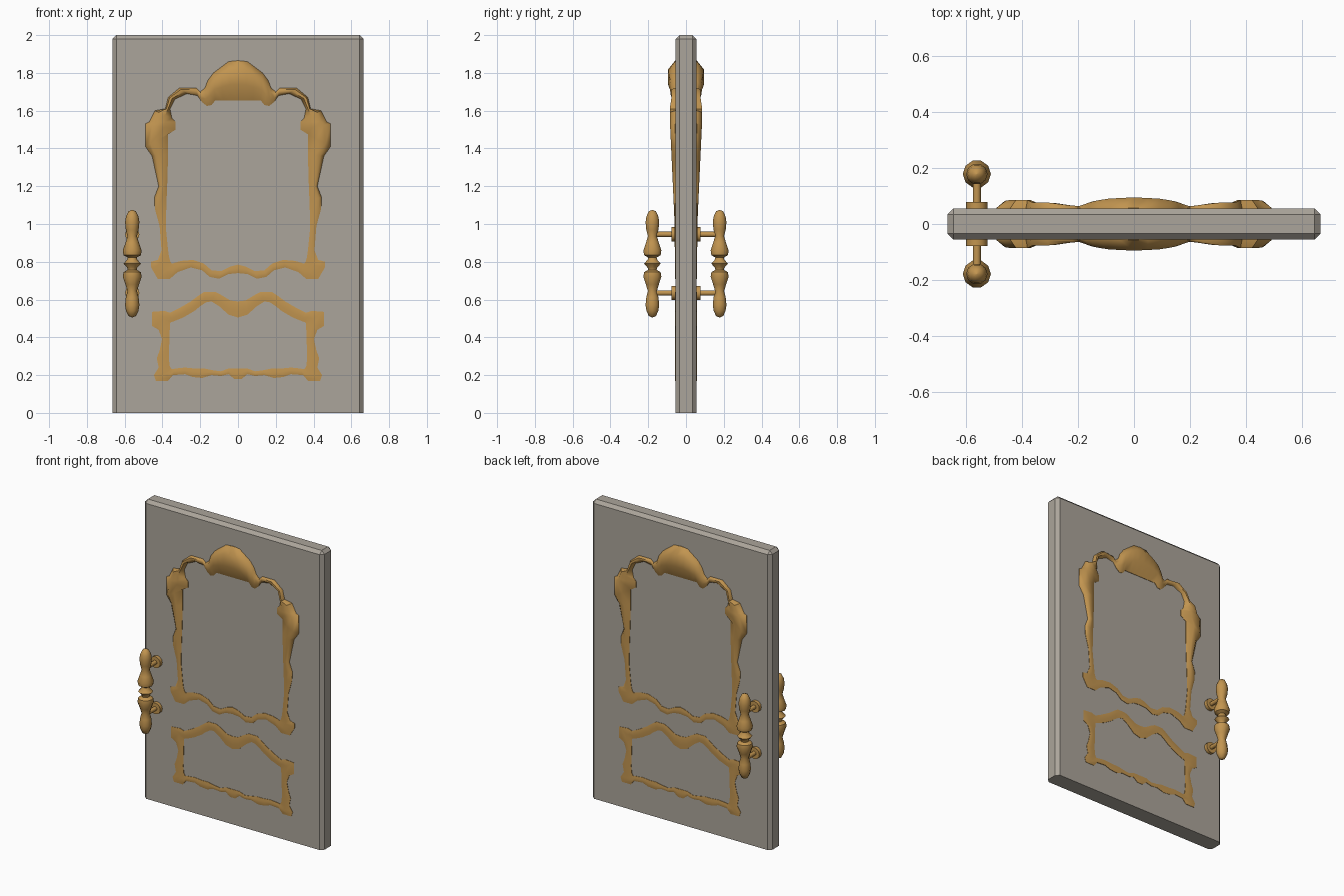
import bpy, bmesh, math
from mathutils import Vector, Matrix

if "Cube" in bpy.data.objects:
    bpy.data.objects.remove(bpy.data.objects["Cube"])


def material(name, rgb):
    m = bpy.data.materials.new(name)
    m.diffuse_color = (*rgb, 1)
    m.use_nodes = True
    m.node_tree.nodes["Principled BSDF"].inputs["Base Color"].default_value = m.diffuse_color
    return m


STONE = material("warm_grey", (0.41, 0.375, 0.325))
GOLD = material("antique_gold", (0.54, 0.30, 0.08))


def finish(name, bm, mat, angle=35):
    bmesh.ops.recalc_face_normals(bm, faces=bm.faces)
    me = bpy.data.meshes.new(name)
    bm.to_mesh(me)
    bm.free()
    ob = bpy.data.objects.new(name, me)
    bpy.context.collection.objects.link(ob)
    me.materials.append(mat)
    bpy.ops.object.select_all(action='DESELECT')
    ob.select_set(True)
    bpy.context.view_layer.objects.active = ob
    bpy.ops.object.shade_smooth_by_angle(angle=math.radians(angle))
    return ob


# Door slab: chamfered everywhere except along the bottom
bm = bmesh.new()
bmesh.ops.create_cube(bm, size=1)
for v in bm.verts:
    v.co = (v.co.x * 1.33, v.co.y * 0.11, v.co.z * 2 + 1)
edges = [e for e in bm.edges if max(v.co.z for v in e.verts) > 1]
bmesh.ops.bevel(bm, geom=edges, offset=0.021, segments=1, affect='EDGES')
finish("door_slab", bm, STONE, 30)


def lerp_table(table, t):
    if t <= table[0][0]:
        return table[0][1]
    for (a, va), (b, vb) in zip(table, table[1:]):
        if t <= b:
            return va + (vb - va) * (t - a) / (b - a)
    return table[-1][1]


BASE, LOW = 0.050, 0.0575


def relief(x, z):
    # crown is the highest part, then the shoulders; lower parts lie nearly flush
    if z > 1.62 and x < 0.21:
        return lerp_table([(0, 0.095), (0.1, 0.09), (0.15, 0.08), (0.2, 0.062)], x)
    if z > 1.61:
        return lerp_table([(0.2, 0.062), (0.27, 0.075), (0.4, 0.078)], x)
    return lerp_table([(0.9, 0.0595), (1.0, 0.06), (1.56, 0.086)], z)


def frame(name, pairs, side):
    """Closed moulding lofted along (outer x, outer z, inner x, inner z), mirrored in x."""
    loop = [(p, 1) for p in pairs] + [(p, -1) for p in reversed(pairs[1:-1])]
    bm = bmesh.new()
    rings = []
    for (ox, oz, ix, iz), sx in loop:
        ring = []
        for t, level in ((0, 0), (0, 1), (0.22, 2), (0.6, 2), (1, 1), (1, 0)):
            x, z = ox + (ix - ox) * t, oz + (iz - oz) * t
            y = (BASE, LOW, relief(x, z))[level]
            ring.append(bm.verts.new((sx * x, side * y, z)))
        rings.append(ring)
    for a, b in zip(rings, rings[1:] + rings[:1]):
        for i in range(5):
            bm.faces.new((a[i], a[i + 1], b[i + 1], b[i]))
    return finish(name, bm, GOLD, 50)


UPPER = [
    (0, 1.865, 0, 1.655), (.05, 1.86, .04, 1.655), (.09, 1.83, .08, 1.655),
    (.13, 1.80, .12, 1.655), (.16, 1.76, .14, 1.63), (.175, 1.72, .165, 1.625),
    (.2, 1.70, .19, 1.645), (.22, 1.72, .215, 1.68), (.31, 1.72, .27, 1.69),
    (.37, 1.67, .335, 1.66), (.385, 1.61, .36, 1.61), (.44, 1.60, .35, 1.56),
    (.47, 1.54, .33, 1.54), (.49, 1.53, .33, 1.50), (.49, 1.41, .37, 1.475),
    (.455, 1.36, .37, 1.37), (.42, 1.20, .375, 1.20), (.443, 1.14, .378, 1.13),
    (.44, 1.08, .38, 1.07), (.415, 0.99, .382, 0.98), (.405, .86, .37, .86),
    (.425, .81, .365, .825), (.46, .80, .358, .80), (.46, .77, .35, .79),
    (.425, .71, .345, .79), (.36, .71, .335, .795), (.32, .745, .30, .805),
    (.25, .77, .24, .81), (.19, .755, .18, .79), (.15, .72, .14, .755),
    (.10, .71, .09, .75), (.05, .735, .04, .775), (0, .74, 0, .785)]
LOWER = [
    (0, .59, 0, .505), (.04, .595, .05, .52), (.09, .625, .1, .565),
    (.12, .64, .14, .59), (.18, .64, .17, .585), (.21, .62, .2, .565),
    (.25, .59, .23, .54), (.31, .555, .29, .505), (.36, .53, .34, .485),
    (.39, .54, .355, .48), (.455, .535, .36, .475), (.455, .46, .36, .46),
    (.42, .44, .362, .43), (.402, .39, .363, .39), (.415, .33, .365, .33),
    (.43, .29, .366, .29), (.42, .24, .362, .25), (.445, .20, .355, .235),
    (.435, .17, .35, .232), (.37, .17, .345, .232), (.345, .20, .33, .235),
    (.28, .205, .28, .24), (.24, .19, .23, .235), (.19, .185, .18, .235),
    (.14, .20, .13, .225), (.09, .195, .09, .22), (.05, .205, .05, .235),
    (.02, .18, .02, .235), (0, .18, 0, .235)]

HALF = [(.285, .001), (.277, .02), (.25, .033), (.22, .038), (.18, .034), (.145, .025),
        (.11, .036), (.07, .05), (.045, .046), (.033, .024), (.022, .026)]
GRIP = HALF + [(0, .046)] + [(-h, r) for h, r in reversed(HALF)]


def turned_grip(name, x, y, zc, sides=10):
    bm = bmesh.new()
    rings = [[bm.verts.new((x + r * math.cos(math.tau * k / sides),
                            y + r * math.sin(math.tau * k / sides), zc + h))
              for k in range(sides)] for h, r in GRIP]
    for a, b in zip(rings, rings[1:]):
        for k in range(sides):
            j = (k + 1) % sides
            bm.faces.new((a[k], a[j], b[j], b[k]))
    bm.faces.new(rings[0])
    bm.faces.new(rings[-1])
    return finish(name, bm, GOLD, 45)


def posts(name, x, side):
    # thin rods with collars where they meet the door
    bm = bmesh.new()
    for z in (0.945, 0.635):
        for r, y0, y1 in ((0.014, 0.05, 0.175), (0.038, 0.045, 0.078)):
            mat = (Matrix.Translation(Vector((x, side * (y0 + y1) / 2, z)))
                   @ Matrix.Rotation(math.pi / 2, 4, 'X'))
            bmesh.ops.create_cone(bm, cap_ends=True, segments=12, radius1=r, radius2=r,
                                  depth=y1 - y0, matrix=mat)
    return finish(name, bm, GOLD)


# Same ornament and handle on both faces
for label, side in (("front", -1), ("back", 1)):
    frame(label + "_upper_ornament", UPPER, side)
    frame(label + "_lower_ornament", LOWER, side)
    turned_grip(label + "_handle_grip", -0.56, side * 0.178, 0.79)
    posts(label + "_handle_posts", -0.56, side)
